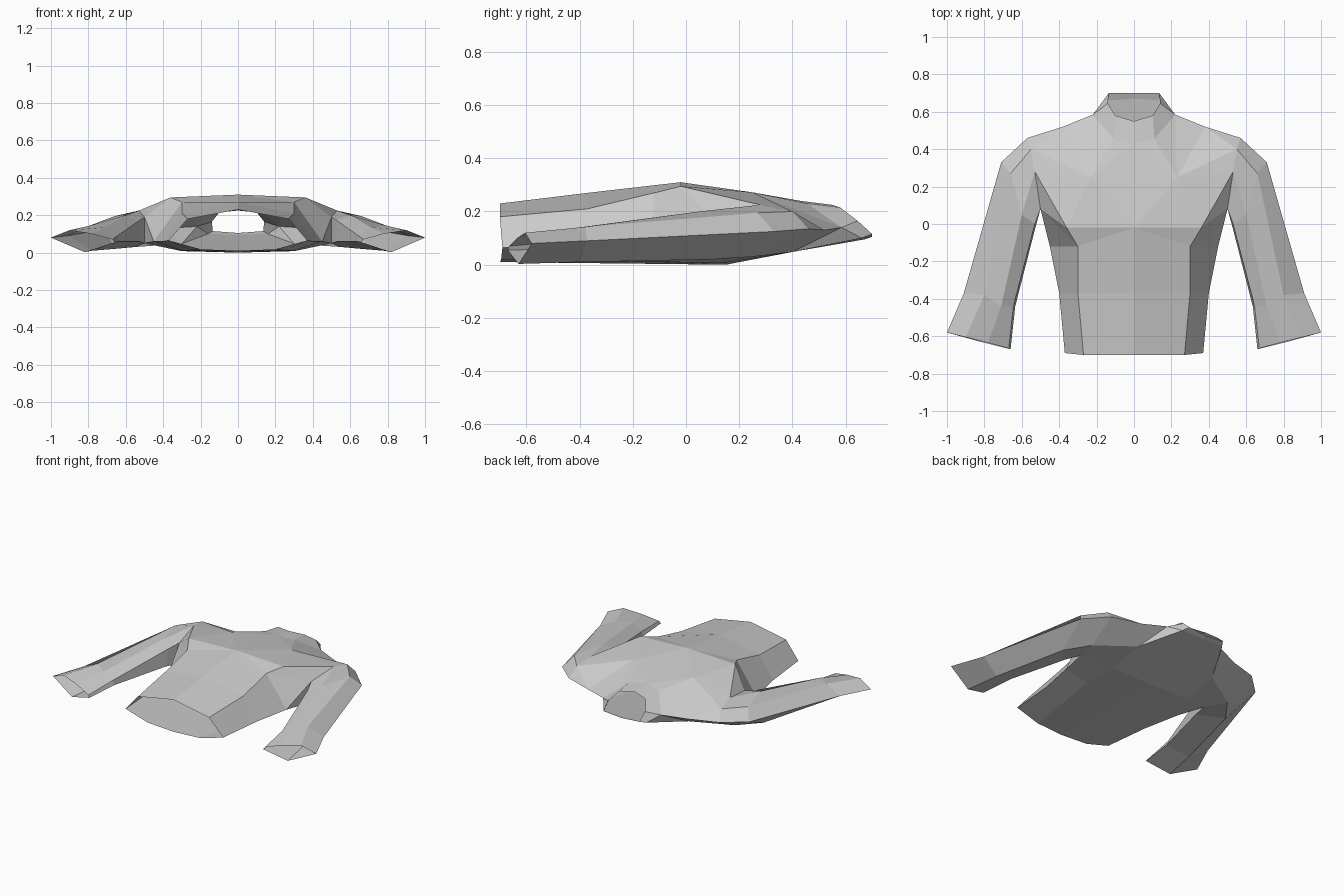
import bpy, bmesh

cube = bpy.data.objects.get("Cube")
if cube:
    bpy.data.objects.remove(cube, do_unlink=True)

grey = bpy.data.materials.new("light grey cloth")
grey.use_nodes = True
grey.diffuse_color = (0.6, 0.6, 0.6, 1)
grey.node_tree.nodes["Principled BSDF"].inputs["Base Color"].default_value = (0.6, 0.6, 0.6, 1)


def strip(a, b, closed=False):
    """Quads joining two rows of points."""
    n = len(a)
    return [(a[i], a[(i + 1) % n], b[(i + 1) % n], b[i]) for i in range(n if closed else n - 1)]


def build(name, faces, mirror=True, side=1):
    """One open cloth panel, optionally mirrored across x = 0."""
    bm = bmesh.new()
    verts = {}
    for f in faces:
        pts = []
        for p in f:
            if p not in verts:
                verts[p] = bm.verts.new((p[0] * side, p[1], p[2]))
            if verts[p] not in pts:
                pts.append(verts[p])
        bm.faces.new(pts)
    bmesh.ops.recalc_face_normals(bm, faces=bm.faces)
    # the highest-facing face must point up
    top = max(bm.faces, key=lambda f: f.calc_center_median().z)
    if top.normal.z < 0:
        bmesh.ops.reverse_faces(bm, faces=bm.faces)
    me = bpy.data.meshes.new(name)
    bm.to_mesh(me)
    bm.free()
    me.materials.append(grey)
    ob = bpy.data.objects.new(name, me)
    bpy.context.collection.objects.link(ob)
    if mirror:
        m = ob.modifiers.new("Mirror", "MIRROR")
        m.use_clip = True
    return ob


# Points shared by the panels: armhole, shoulder seam and neckline
chest, ridge, pleat = (0, -.02, .31), (.36, -.02, .295), (.3, -.12, .27)
arm_front, arm_top = (.53, .28, .225), (.55, .4, .2)
shoulder, seam = (.57, .46, .135), (.38, .52, .13)
arm_under, pit_low, pit_up = (.55, .25, .03), (.5, .08, .05), (.5, .08, .19)
neck = [(0, .43, .24), (.11, .455, .23), (.22, .585, .14), (.16, .66, .1), (0, .67, .095)]
breast = (.23, .25, .272)

# Torso: lower rings from front centre round the side to back centre
rings = [
    [(0, -.7, .23), (.27, -.7, .18), (.37, -.69, .065), (.2, -.695, .018), (0, -.7, .01)],
    [(0, -.37, .27), (.3, -.37, .21), (.4, -.37, .06), (.25, -.37, .013), (0, -.37, .006)],
    [chest, pleat, (.45, -.12, .06), (.3, -.1, .01), (0, -.1, .003)],
]
torso = strip(rings[0], rings[1]) + strip(rings[1], rings[2])
side = rings[2][2]
# Side folds under the arm
torso += [(chest, pleat, ridge), (pleat, pit_up, ridge), (ridge, pit_up, arm_front),
          (pleat, side, pit_up), (side, pit_low, pit_up)]
# Chest and shoulders
torso += [(chest, ridge, breast), (chest, breast, neck[0]), (breast, neck[1], neck[0]),
          (ridge, arm_front, breast), (arm_front, arm_top, breast), (breast, arm_top, seam),
          (arm_top, shoulder, seam), (breast, seam, neck[2]), (breast, neck[2], neck[1])]
# Back
low = [pit_low, (.3, .15, .008), (0, .15, 0)]
high = [arm_under, (.3, .4, .048), (0, .4, .048)]
torso += strip(rings[2][2:], low) + strip(low, high)
torso += [(arm_under, shoulder, seam, high[1]), (high[1], seam, neck[2]),
          (high[1], neck[2], neck[3]), (high[1], neck[3], neck[4], high[2])]
build("shirt_torso", torso)

# Collar: short standing band around the neckline
rim = [(0, .55, .225), (.1, .58, .215), (.14, .645, .165), (.135, .7, .115), (0, .7, .105)]
mid = [neck[0], neck[1], neck[2], (.17, .67, .115), (0, .685, .1)]
collar = strip(neck[:4], rim[:4])
collar += [(neck[3], neck[4], rim[4], rim[3])]
build("collar", collar)

# Sleeves: armhole, elbow fold, forearm and open cuff
sleeve_rings = [
    [arm_front, arm_top, shoulder, arm_under, pit_low, pit_up],
    [(.6, .05, .2), (.66, .27, .195), (.71, .33, .125), (.66, .1, .02), (.53, -.03, .06), (.53, 0, .17)],
    [(.71, -.44, .135), (.8, -.38, .142), (.91, -.37, .09), (.78, -.4, .01), (.635, -.44, .06), (.645, -.44, .09)],
    [(.78, -.635, .1), (.9, -.605, .12), (1, -.58, .08), (.82, -.63, .003), (.66, -.67, .055), (.67, -.665, .07)],
]
sleeve = []
for a, b in zip(sleeve_rings, sleeve_rings[1:]):
    sleeve += strip(a, b, closed=True)
build("left_sleeve", sleeve, mirror=False, side=1)
build("right_sleeve", sleeve, mirror=False, side=-1)
